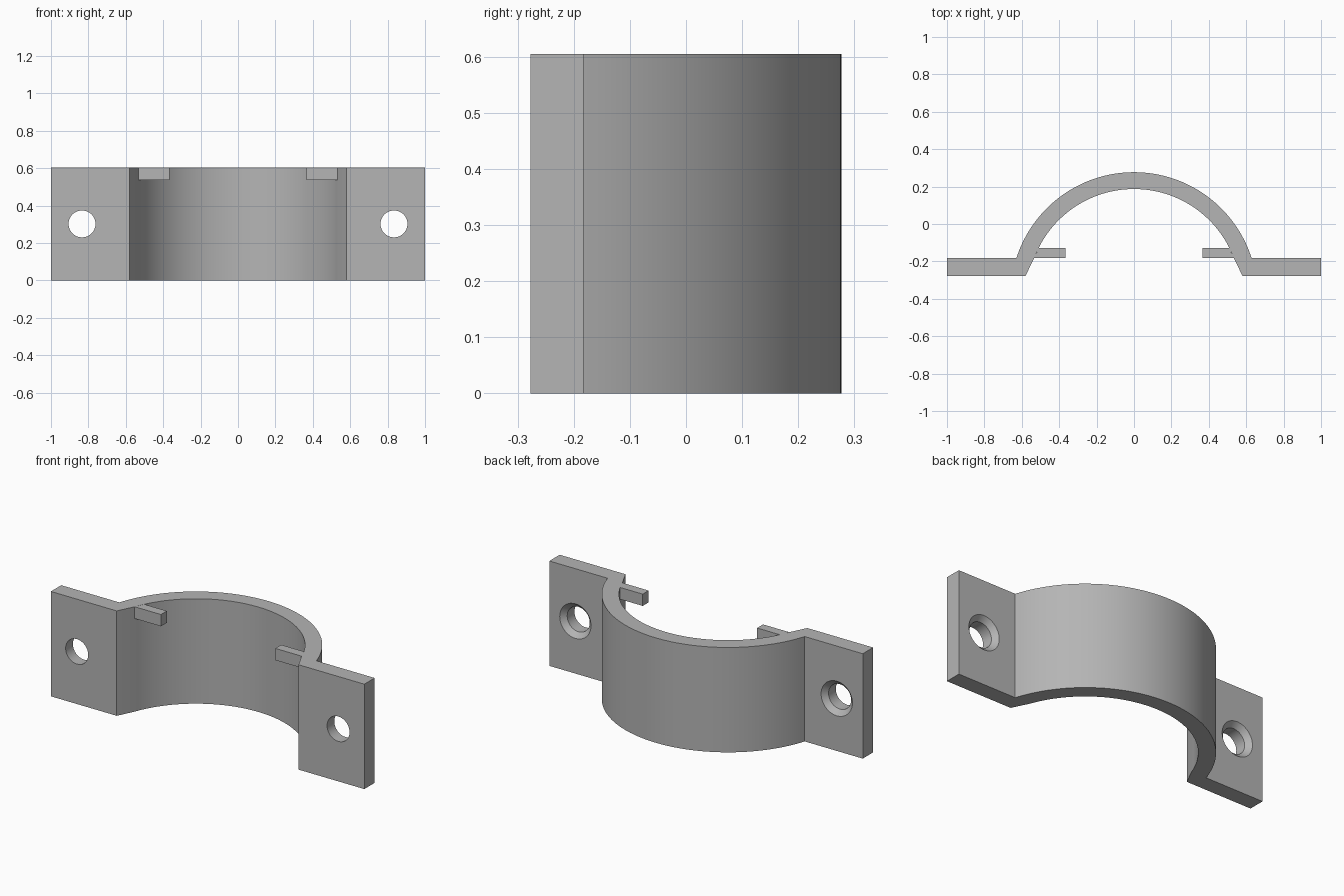
import bpy, bmesh, math

cube = bpy.data.objects.get("Cube")
if cube:
    bpy.data.objects.remove(cube, do_unlink=True)

HEIGHT = 0.605
CENTRE_Y = -0.383          # shared centre of both arcs
R_OUT, R_IN = 0.66, 0.57
FRONT, BACK = -0.277, -0.183   # faces of the flanges
HOLE_X, HOLE_R, SINK_R, SINK_DEPTH = 0.834, 0.072, 0.1, 0.028

grey = bpy.data.materials.new("plain grey")
grey.use_nodes = True
colour = (0.46, 0.46, 0.46, 1)
grey.diffuse_color = colour
grey.node_tree.nodes["Principled BSDF"].inputs["Base Color"].default_value = colour


def finish(name, bm):
    bmesh.ops.recalc_face_normals(bm, faces=bm.faces)
    mesh = bpy.data.meshes.new(name)
    bm.to_mesh(mesh)
    bm.free()
    mesh.materials.append(grey)
    obj = bpy.data.objects.new(name, mesh)
    bpy.context.collection.objects.link(obj)
    return obj


def prism(name, outline, z0, z1):
    """Extrude a plan outline from z0 up to z1."""
    bm = bmesh.new()
    face = bm.faces.new([bm.verts.new((x, y, z0)) for x, y in outline])
    side = bmesh.ops.extrude_face_region(bm, geom=[face])
    top = [v for v in side["geom"] if isinstance(v, bmesh.types.BMVert)]
    bmesh.ops.translate(bm, verts=top, vec=(0, 0, z1 - z0))
    return finish(name, bm)


def arc_x(radius, y):
    return math.sqrt(radius ** 2 - (y - CENTRE_Y) ** 2)


def arc(radius, y_end, steps=64):
    """Arc over the back, running from right to left."""
    a = math.asin((y_end - CENTRE_Y) / radius)
    angles = [a + (math.pi - 2 * a) * i / steps for i in range(steps + 1)]
    return [(radius * math.cos(t), CENTRE_Y + radius * math.sin(t)) for t in angles]


# Clamp body: half ring with two flat flanges
outline = [(0.58, FRONT), (1, FRONT), (1, BACK)]
outline += arc(R_OUT, BACK)
outline += [(-1, BACK), (-1, FRONT), (-0.58, FRONT)]
outline += arc(R_IN, BACK)[::-1]
body = prism("clamp_body", outline, 0, HEIGHT)


# Countersunk screw hole cutters, turned around the y axis
def hole_cutter(name, x):
    bm = bmesh.new()
    stations = [(FRONT - 0.05, HOLE_R), (BACK - SINK_DEPTH, HOLE_R),
                (BACK, SINK_R), (BACK + 0.02, SINK_R)]
    n = 40
    rings = [[bm.verts.new((x + r * math.cos(math.tau * i / n), y,
                            HEIGHT / 2 + r * math.sin(math.tau * i / n)))
              for i in range(n)] for y, r in stations]
    for a, b in zip(rings, rings[1:]):
        for i in range(n):
            j = (i + 1) % n
            bm.faces.new((a[i], a[j], b[j], b[i]))
    bm.faces.new(rings[0])
    bm.faces.new(rings[-1])
    return finish(name, bm)


for side, sx in (("left", 1), ("right", -1)):
    cutter = hole_cutter(side + "_hole_cutter", sx * HOLE_X)
    cut = body.modifiers.new(side + "_hole", "BOOLEAN")
    cut.operation, cut.solver, cut.object = "DIFFERENCE", "EXACT", cutter
    bpy.context.view_layer.objects.active = body
    bpy.ops.object.modifier_apply(modifier=cut.name)
    bpy.data.objects.remove(cutter, do_unlink=True)

    # Small stop tab reaching inward from the inner wall
    y0, y1 = BACK + 0.002, -0.127
    tab = [(0.365, y0), (arc_x(R_IN, y0), y0), (arc_x(R_IN, y1), y1), (0.365, y1)]
    prism(side + "_stop_tab", [(sx * x, y) for x, y in tab], 0.537, HEIGHT)

# Smooth the curved walls, keep the corners crisp
bpy.ops.object.select_all(action="DESELECT")
body.select_set(True)
bpy.context.view_layer.objects.active = body
bpy.ops.object.shade_smooth_by_angle(angle=math.radians(20))
